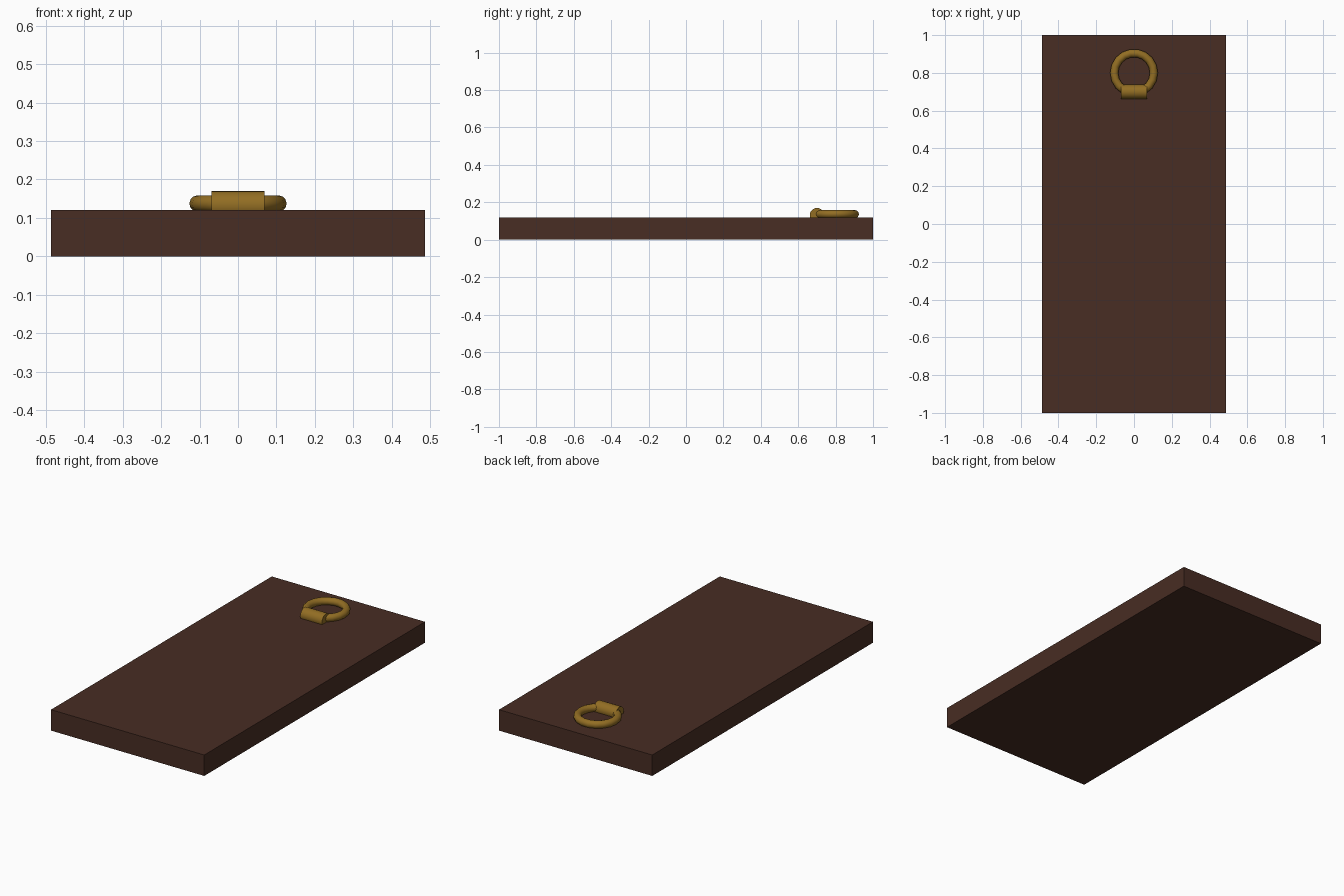
import bpy, math

if "Cube" in bpy.data.objects:
    bpy.data.objects.remove(bpy.data.objects["Cube"])


def material(name, rgb):
    m = bpy.data.materials.new(name)
    m.diffuse_color = (*rgb, 1)
    m.use_nodes = True
    m.node_tree.nodes["Principled BSDF"].inputs["Base Color"].default_value = m.diffuse_color
    return m


def finish(name, mat, smooth=False):
    ob = bpy.context.object
    ob.name = name
    ob.data.materials.append(mat)
    if smooth:
        bpy.ops.object.shade_smooth_by_angle(angle=math.radians(50))
    return ob


wood = material("dark brown wood", (0.065, 0.026, 0.017))
brass = material("aged brass", (0.29, 0.155, 0.017))

# Flat rectangular board
bpy.ops.mesh.primitive_cube_add(size=1, location=(0, 0, 0.06))
board = bpy.context.object
board.scale = (0.972, 2, 0.12)
bpy.ops.object.transform_apply(location=False, rotation=False, scale=True)
finish("board", wood)

# Ring pull lying on the board
bpy.ops.mesh.primitive_torus_add(major_radius=0.105, minor_radius=0.0215,
                                 major_segments=18, minor_segments=12,
                                 location=(0, 0.8, 0.137))
finish("ring_pull", brass, True)

# Barrel hinge that holds the ring, half sunk into the board
bpy.ops.mesh.primitive_cylinder_add(vertices=20, radius=0.038, depth=0.138,
                                    location=(0, 0.70, 0.132),
                                    rotation=(0, math.pi / 2, 0))
finish("ring_hinge", brass, True)
